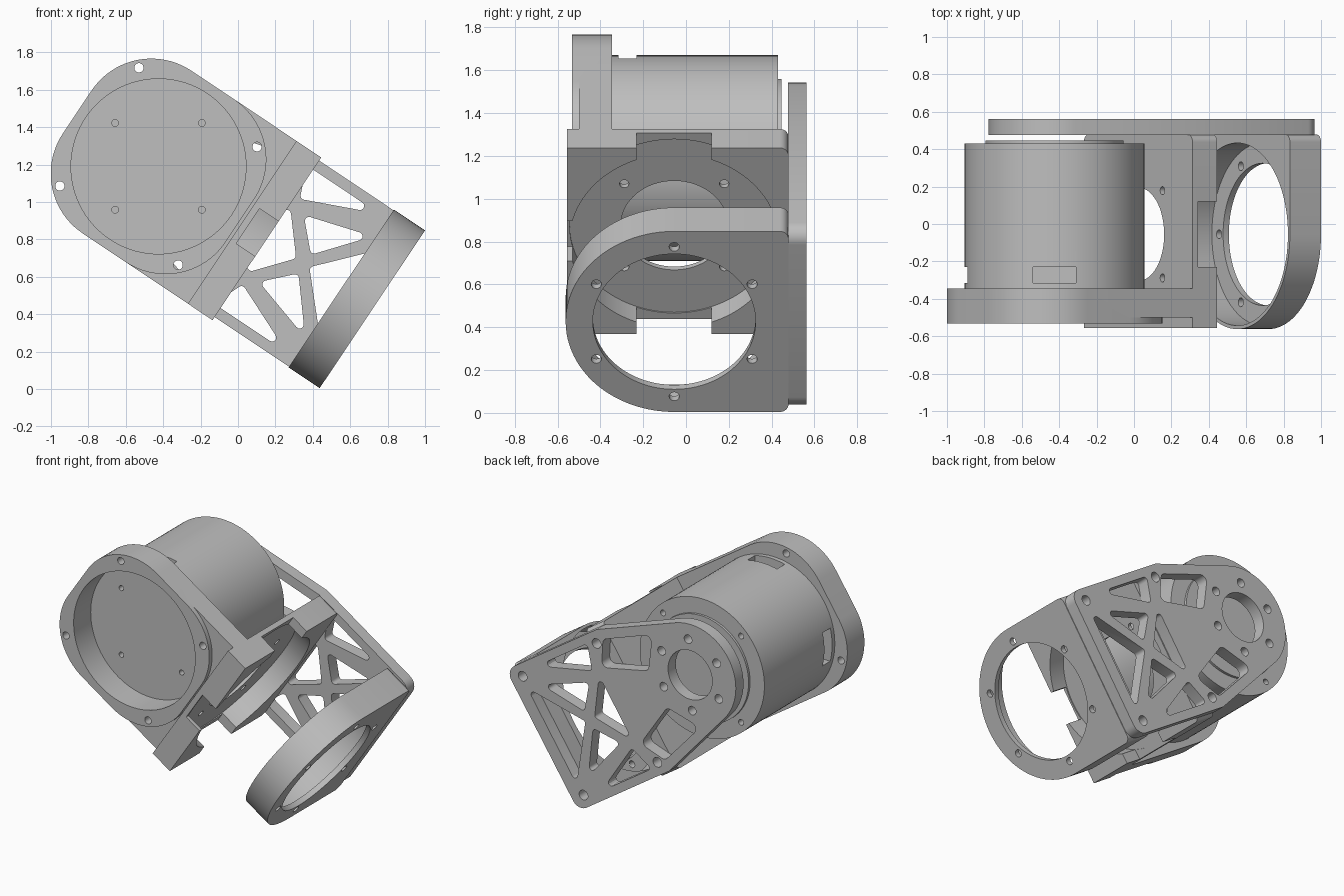
import bpy
import bmesh
from math import sin, cos, tan, pi, radians, degrees, atan2, acos
from mathutils import Vector

if "Cube" in bpy.data.objects:
    bpy.data.objects.remove(bpy.data.objects["Cube"])

CX, CZ, TILT = -0.425, 1.19, radians(33.75)   # drive axis and arm tilt
CU, SU = cos(TILT), sin(TILT)
MID = -0.055                                  # depth centre of the ring flanges

grey = bpy.data.materials.new("machined grey")
grey.use_nodes = True
COLOR = (0.52, 0.52, 0.52, 1)
grey.diffuse_color = COLOR
grey.node_tree.nodes["Principled BSDF"].inputs["Base Color"].default_value = COLOR


def place(u, y, v):
    """Arm coordinates (along, depth, across) to world."""
    return (CX + CU * u + SU * v, y, CZ - SU * u + CU * v)


def prism(name, pts, a, b, along="y"):
    """Extrude a profile: (u, v) along depth, or (y, v) along the arm."""
    def conv(p, t):
        return place(p[0], t, p[1]) if along == "y" else place(t, p[0], p[1])
    n = len(pts)
    verts = [conv(p, a) for p in pts] + [conv(p, b) for p in pts]
    faces = [tuple(range(n)), tuple(range(2 * n - 1, n - 1, -1))]
    faces += [(i, i + n, (i + 1) % n + n, (i + 1) % n) for i in range(n)]
    me = bpy.data.meshes.new(name)
    me.from_pydata(verts, [], faces)
    bm = bmesh.new()
    bm.from_mesh(me)
    bmesh.ops.recalc_face_normals(bm, faces=bm.faces)
    bm.to_mesh(me)
    bm.free()
    me.materials.append(grey)
    ob = bpy.data.objects.new(name, me)
    bpy.context.scene.collection.objects.link(ob)
    return ob


def circle(x, y, r, n=24):
    return [(x + r * cos(2 * pi * i / n), y + r * sin(2 * pi * i / n)) for i in range(n)]


def rect(x0, x1, y0, y1):
    return [(x0, y0), (x1, y0), (x1, y1), (x0, y1)]


def rounded(pts, radii, n=8):
    """Fillet each polygon corner with its own radius."""
    if not isinstance(radii, list):
        radii = [radii] * len(pts)
    out = []
    for i, r in enumerate(radii):
        p = Vector(pts[i])
        if r == 0:
            out.append(tuple(p))
            continue
        d1 = (Vector(pts[i - 1]) - p).normalized()
        d2 = (Vector(pts[(i + 1) % len(pts)]) - p).normalized()
        half = d1.angle(d2) / 2
        c = p + (d1 + d2).normalized() * (r / sin(half))
        s = p + d1 * (r / tan(half)) - c
        e = p + d2 * (r / tan(half)) - c
        sweep = s.angle(e)
        for k in range(n + 1):
            t = k / n
            out.append(tuple(c + (s * sin((1 - t) * sweep) + e * sin(t * sweep)) / sin(sweep)))
    return out


def cut(ob, cutters, op="DIFFERENCE"):
    """Apply boolean cutters one by one and discard them."""
    for c in cutters:
        m = ob.modifiers.new("cut", "BOOLEAN")
        m.operation, m.object, m.solver = op, c, "EXACT"
        deps = bpy.context.evaluated_depsgraph_get()
        me = bpy.data.meshes.new_from_object(ob.evaluated_get(deps))
        ob.modifiers.clear()
        ob.data = me
        bpy.data.objects.remove(c)


def hole(x, y, r, a, b, along="y", n=16):
    return prism("cutter", circle(x, y, r, n), a, b, along)


def polar(r, deg):
    return r * cos(radians(deg)), r * sin(radians(deg))


# Front motor plate: big corner radii, standing proud of the web to the wall
H = 0.523
BACK = -0.345
plate = prism("front_plate", rounded(rect(-H, H, -H, H), 0.385, 20), -0.533, BACK)
cut(plate, [prism("web", rect(0.137, 0.56, -H, H), -0.5, BACK)], "UNION")
cut(plate, [hole(0, 0, 0.468, -0.6, -0.3, n=96)])
cut(plate, [hole(su * 0.38, sv * 0.38, 0.025, -0.6, -0.3) for su in (-1, 1) for sv in (-1, 1)])

# Motor can with screw holes square to the world axes, and window slots
base = 45 + degrees(TILT)
can = prism("motor_can", circle(0, 0, 0.48, 96), BACK, 0.43)
cut(can, [hole(*polar(0.328, base + 90 * k), 0.018, -0.4, -0.3) for k in range(4)])
for a in (TILT + pi / 2, TILT + pi):
    slot = [(x * cos(a) - y * sin(a), x * sin(a) + y * cos(a))
            for x, y in rect(0.38, 0.6, -0.115, 0.115)]
    cut(can, [prism("cutter", slot, -0.315, -0.23)])
cut(can, [hole(*polar(0.425, base + 90 * k), 0.02, 0.38, 0.5) for k in range(4)])
prism("motor_cap", circle(0, 0, 0.37, 96), 0.42, 0.447)

# Bracket wall with round recess, bore, bolt holes and edge notches
wall = prism("bracket_wall", rounded(rect(-0.556, 0.477, -H, H), [0, 0.04, 0.04, 0]), 0.538, 0.697, "u")
cut(wall, [hole(MID, 0, 0.488, 0.566, 0.8, "u", 96)])
for s in (-1, 1):
    cut(wall, [prism("cutter", rect(MID - 0.175, MID + 0.175, *sorted((s * 0.44, s * 0.6))), 0.572, 0.8, "u")])
cut(wall, [prism("cutter", rect(-0.6, -0.5, -0.112, 0.112), 0.574, 0.8, "u")])
cut(wall, [hole(MID, 0, 0.25, 0.5, 0.8, "u", 64)])
cut(wall, [hole(MID + x, y, 0.022, 0.5, 0.7, "u")
           for x, y in (polar(0.33, 45 + 90 * k) for k in range(4))])

# Output ring: thin-walled cup, round outside, square toward the side plate
RO = 0.507
arc = [(MID + RO * cos(pi / 2 + pi * i / 48), RO * sin(pi / 2 + pi * i / 48)) for i in range(49)]
corner = rounded(rect(MID, 0.478, -RO, RO), [0, 0.04, 0.04, 0])
ring = prism("output_ring", arc + corner[1:-1], 1.175, 1.375, "u")
cut(ring, [hole(MID, 0, 0.488, 1.1, 1.338, "u", 96)])
cut(ring, [hole(MID, 0, 0.38, 1.1, 1.5, "u", 96)])
cut(ring, [hole(MID + x, y, 0.024, 1.1, 1.5, "u")
           for x, y in (polar(0.42, 30 + 60 * k) for k in range(6))])

# Side plate: round end on the drive axis, widening to the square end
R = 0.352
bend = Vector((0.53, 0.503))
a0 = atan2(bend.y, bend.x) + acos(R / bend.length)
outline = [polar(R, degrees(a0 + (2 * pi - 2 * a0) * i / 48)) for i in range(49)]
tail = rounded(rect(bend.x, 1.37, -bend.y, bend.y), [0, 0.075, 0.075, 0])
side = prism("side_plate", outline + tail, 0.477, 0.562)
cut(side, [hole(0, 0, 0.17, 0.4, 0.6, n=64)])
cut(side, [hole(*polar(0.245, 60 * k), 0.03, 0.4, 0.6) for k in range(6)])

# Truss openings, mirrored across the arm
pairs = [[(0.655, 0.445), (1.12, 0.445), (0.725, 0.275)],
         [(0.79, 0.215), (1.16, 0.325), (0.94, 0.06)],
         [(0.13, 0.33), (0.52, 0.43), (0.64, 0.27), (0.30, 0.13)]]
single = [[(0.97, 0), (1.28, 0.34), (1.28, -0.34)],
          [(0.885, 0), (0.69, 0.23), (0.69, -0.23)]]
shapes = pairs + [[(u, -v) for u, v in p] for p in pairs] + single
cut(side, [prism("cutter", rounded(p, 0.04 if len(p) == 4 else 0.022, 5), 0.4, 0.6) for p in shapes])
cut(side, [hole(u, s * 0.422, 0.034, 0.4, 0.6) for u in (0.585, 1.27) for s in (-1, 1)])

# Smooth shading with crisp edges
for ob in bpy.context.scene.collection.objects:
    if ob.type == "MESH" and grey.name in ob.data.materials:
        ob.data.polygons.foreach_set("use_smooth", [True] * len(ob.data.polygons))
        ob.data.set_sharp_from_angle(angle=radians(30))
